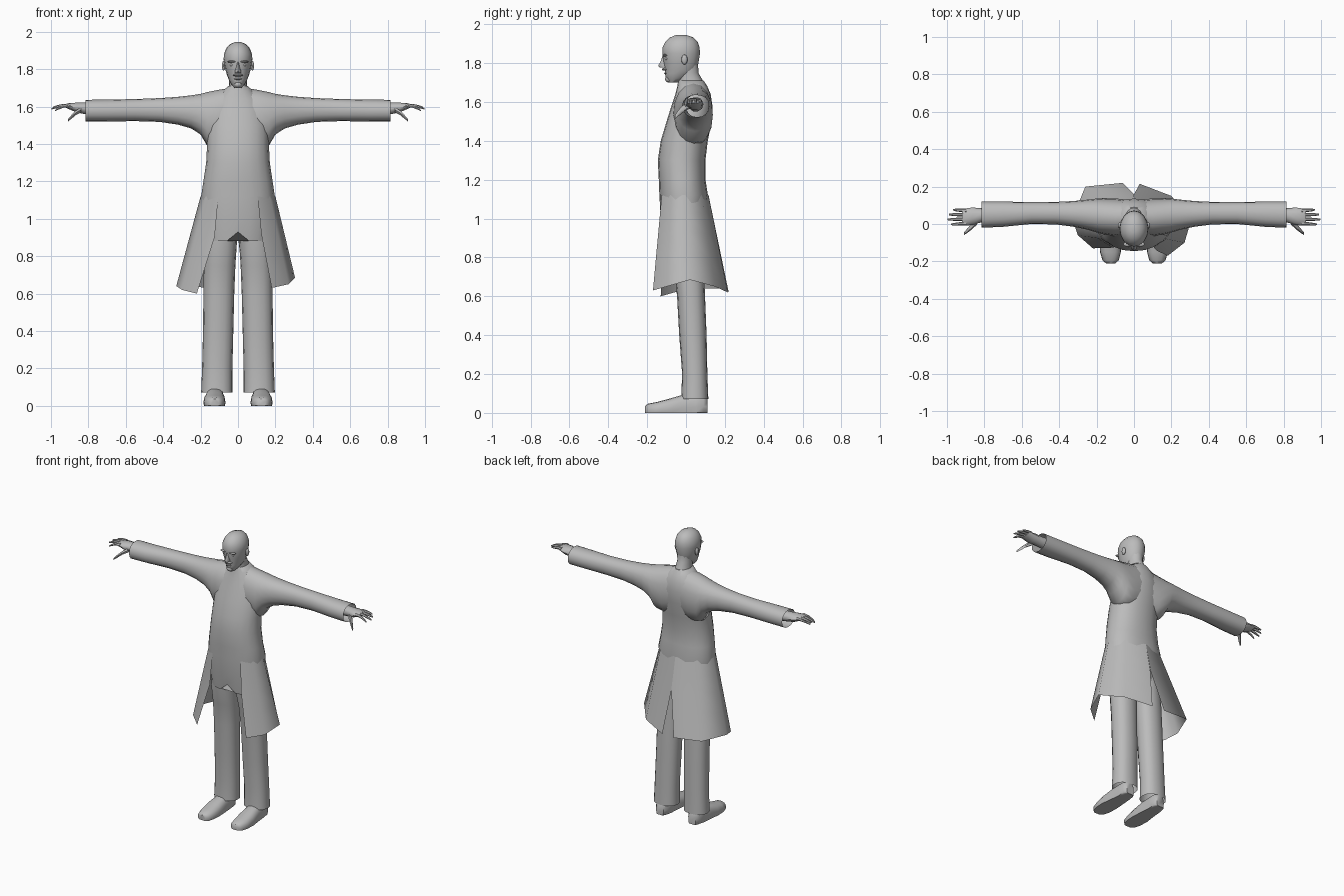
import bpy, bmesh, math
from mathutils import Vector

grey = bpy.data.materials.new("plain_grey")
grey.diffuse_color = (0.5, 0.5, 0.5, 1)


def finish(name, bm, angle=50, outward=True):
    if outward:
        bmesh.ops.recalc_face_normals(bm, faces=bm.faces)
    me = bpy.data.meshes.new(name)
    bm.to_mesh(me)
    bm.free()
    me.materials.append(grey)
    me.shade_smooth()
    me.set_sharp_from_angle(angle=math.radians(angle))
    ob = bpy.data.objects.new(name, me)
    bpy.context.collection.objects.link(ob)
    return ob


def ring(axis, pos, a, b, n, power):
    """Rounded ring at pos on the axis, filling ranges a and b across it."""
    pts = []
    for i in range(n):
        t = 2 * math.pi * i / n
        c, s = math.cos(t), math.sin(t)
        u = (a[0] + a[1]) / 2 + (a[1] - a[0]) / 2 * math.copysign(abs(c) ** power, c)
        v = (b[0] + b[1]) / 2 + (b[1] - b[0]) / 2 * math.copysign(abs(s) ** power, s)
        pts.append({'x': (pos, u, v), 'y': (u, pos, v), 'z': (u, v, pos)}[axis])
    return pts


def loft(name, axis, rows, n=16, caps=(True, True), side=1, power=1.0, tweak=None, angle=50):
    """Skin rows of (position, a_min, a_max, b_min, b_max)."""
    bm = bmesh.new()
    rings = []
    for p, a0, a1, b0, b1 in rows:
        pts = ring(axis, p, (a0, a1), (b0, b1), n, power)
        rings.append([bm.verts.new((x * side, y, z)) for x, y, z in pts])
    for r, q in zip(rings, rings[1:]):
        for i in range(n):
            j = (i + 1) % n
            bm.faces.new((r[i], r[j], q[j], q[i]))
    for use, r in zip(caps, (rings[0], rings[-1])):
        if use:
            bm.faces.new(r)
    if tweak:
        for v in bm.verts:
            tweak(v)
    return finish(name, bm, angle)


def blob(name, centre, size):
    bm = bmesh.new()
    bmesh.ops.create_uvsphere(bm, u_segments=10, v_segments=6, radius=1)
    for v in bm.verts:
        v.co = Vector(c + s * k for c, s, k in zip(centre, size, v.co))
    return finish(name, bm)


# Coat body, with a small arch over the crotch
def arch(v):
    if v.co.z < 0.9:
        v.co.z += 0.05 * max(0, 1 - abs(v.co.x) / 0.06)


loft("coat_body", 'z', [
    (0.88, -.17, .17, -.115, .09), (1.0, -.185, .185, -.13, .10),
    (1.12, -.197, .197, -.137, .113), (1.2, -.185, .185, -.14, .10),
    (1.3, -.17, .17, -.145, .10), (1.4, -.165, .165, -.13, .112),
    (1.5, -.165, .165, -.10, .132), (1.58, -.15, .15, -.075, .136),
    (1.64, -.125, .125, -.055, .127), (1.68, -.085, .085, -.045, .11),
    (1.71, -.052, .052, -.04, .09)], n=20, power=0.92, tweak=arch)

# Neck
loft("neck", 'z', [(1.64, -.065, .065, -.05, .11), (1.70, -.05, .05, -.04, .092),
                   (1.75, -.046, .046, -.045, .064), (1.80, -.05, .05, -.05, .062)])

# Head
loft("head", 'z', [
    (1.70, -.02, .02, -.09, -.04), (1.72, -.037, .037, -.102, .0),
    (1.745, -.05, .05, -.108, .04), (1.765, -.058, .058, -.108, .055),
    (1.80, -.068, .068, -.117, .064), (1.85, -.077, .077, -.121, .072),
    (1.88, -.075, .075, -.121, .07), (1.91, -.064, .064, -.106, .06),
    (1.932, -.045, .045, -.082, .038), (1.945, -.016, .016, -.05, .0)])
loft("nose", 'z', [(1.778, -.016, .016, -.136, -.09), (1.787, -.017, .017, -.143, -.09),
                   (1.81, -.01, .01, -.13, -.09), (1.84, -.006, .006, -.12, -.09)], n=8)
blob("upper_lip", (0, -.103, 1.768), (.028, .022, .008))
blob("lower_lip", (0, -.097, 1.748), (.022, .016, .007))
blob("chin", (0, -.088, 1.718), (.022, .02, .018))

# Skirt panels: columns run from the front opening to the back slit
TOP = [(.105, -.125), (.17, -.08), (.2, -.01), (.14, .08), (0, .116)]
HEMS = {
    1: [(.18, -.17, .63), (.27, -.1, .65), (.305, .02, .685), (.2, .15, .65), (.03, .215, .62)],
    -1: [(.22, -.13, .60), (.30, -.06, .62), (.33, .03, .64), (.26, .2, .64), (.06, .22, .62)],
}


def skirt(name, side):
    bm = bmesh.new()
    grid = []
    for f in (0, 0.2, 0.42, 0.7, 1):
        row = []
        for k, ((tx, ty), hem) in enumerate(zip(TOP, HEMS[side])):
            p = Vector((tx, ty, 1.12)).lerp(Vector(hem), f)
            if k == 0:      # front edge drops straight, then swings outward
                p.x = .105 + .02 * min(f / .42, 1) + (hem[0] - .125) * max(0, (f - .42) / .58)
            if k == 4:      # back edges meet above the slit
                p.x = hem[0] * max(0, (f - .42) / .58)
            row.append(bm.verts.new((p.x * side, p.y, p.z)))
        grid.append(row)
    for r, q in zip(grid, grid[1:]):
        for i in range(4):
            quad = (r[i], q[i], q[i + 1], r[i + 1])
            bm.faces.new(quad if side > 0 else quad[::-1])
    finish(name, bm, 60, outward=False)


for side, tag in ((1, "left"), (-1, "right")):
    skirt("coat_skirt_" + tag, side)

    # Sleeve, open at the cuff
    loft("sleeve_" + tag, 'x', [
        (.04, -.05, .13, 1.40, 1.70), (.10, -.065, .137, 1.375, 1.69),
        (.165, -.055, .138, 1.39, 1.677), (.20, -.045, .136, 1.45, 1.668),
        (.25, -.03, .13, 1.483, 1.66), (.32, -.015, .123, 1.503, 1.652),
        (.42, -.002, .118, 1.518, 1.645), (.55, .0, .117, 1.522, 1.64),
        (.70, -.015, .12, 1.52, 1.637), (.815, -.02, .12, 1.52, 1.636)],
        caps=(True, False), side=side, power=0.9)

    # Hand
    loft("hand_" + tag, 'x', [
        (.74, .01, .09, 1.55, 1.625), (.82, .008, .085, 1.558, 1.622),
        (.865, -.006, .088, 1.568, 1.622), (.91, -.008, .082, 1.588, 1.618),
        (.92, -.004, .078, 1.593, 1.613)], n=10, side=side)
    for k, (y, tip, drop) in enumerate([(.003, .978, .03), (.026, .997, .02),
                                        (.049, .99, .012), (.071, .968, .008)]):
        out = (y - .037) * .15
        rows = []
        for f, r in ((0, .010), (.45, .009), (.8, .007), (1, .004)):
            x, yy, z = .895 + (tip - .895) * f, y + out * f, 1.608 - drop * f * f
            rows.append((x, yy - r, yy + r, z - r, z + r))
        loft("finger_%s_%d" % (tag, k + 1), 'x', rows, n=6, side=side)
    loft("thumb_" + tag, 'x', [
        (.84, -.004, .03, 1.565, 1.598), (.868, -.03, .004, 1.552, 1.58),
        (.89, -.047, -.023, 1.533, 1.557), (.908, -.058, -.044, 1.52, 1.535)], n=6, side=side)

    # Trouser leg
    loft("trouser_leg_" + tag, 'z', [
        (.072, .03, .197, -.025, .115), (.2, .03, .192, -.02, .11),
        (.4, .025, .187, -.035, .106), (.6, .02, .185, -.046, .098),
        (.75, .014, .184, -.062, .092), (.87, .006, .18, -.09, .088),
        (1.0, .0, .165, -.09, .08)], caps=(False, True), side=side, power=0.88)

    # Shoe: rounded loft flattened on the ground
    def flat_sole(v):
        v.co.z = max(v.co.z, 0)
    loft("shoe_" + tag, 'y', [
        (-.21, .10, .15, -.012, .036), (-.195, .082, .168, -.025, .047),
        (-.15, .07, .182, -.035, .056), (-.09, .067, .185, -.04, .072),
        (-.02, .072, .175, -.04, .092), (.05, .078, .168, -.04, .10),
        (.09, .08, .165, -.03, .10), (.11, .095, .15, -.02, .08)],
        side=side, power=0.8, tweak=flat_sole)

    # Face sides
    blob("ear_" + tag, (side * .077, -.008, 1.818), (.01, .016, .026))
    blob("brow_" + tag, (side * .032, -.108, 1.84), (.026, .013, .006))
    blob("eye_" + tag, (side * .032, -.1, 1.822), (.013, .01, .007))
